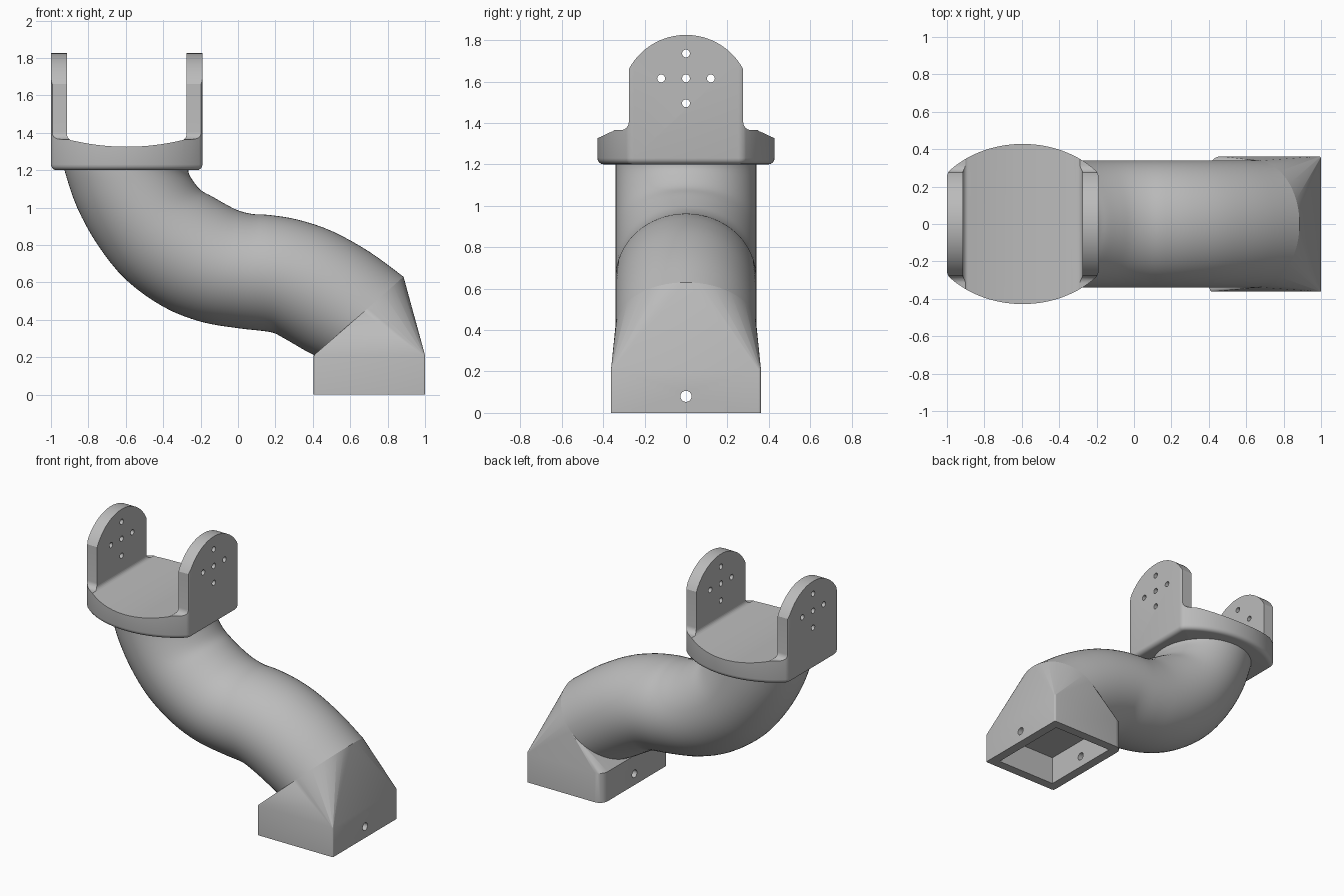
import bpy, bmesh
from math import sin, cos, pi, sqrt, asin
from mathutils import Vector

if "Cube" in bpy.data.objects:
    bpy.data.objects.remove(bpy.data.objects["Cube"])

grey = bpy.data.materials.new("plain_grey")
grey.use_nodes = True
grey.diffuse_color = (0.5, 0.5, 0.5, 1)
grey.node_tree.nodes["Principled BSDF"].inputs["Base Color"].default_value = (0.5, 0.5, 0.5, 1)


def finish(bm, name):
    bmesh.ops.recalc_face_normals(bm, faces=bm.faces)
    mesh = bpy.data.meshes.new(name)
    bm.to_mesh(mesh)
    bm.free()
    mesh.materials.append(grey)
    obj = bpy.data.objects.new(name, mesh)
    bpy.context.collection.objects.link(obj)
    return obj


def prism_bm(points, axis, lo, hi):
    """Extrude a 2D outline along the x, y or z axis."""
    place = {"x": lambda a, b, h: (h, a, b),
             "y": lambda a, b, h: (a, h, b),
             "z": lambda a, b, h: (a, b, h)}[axis]
    bm = bmesh.new()
    low = [bm.verts.new(place(a, b, lo)) for a, b in points]
    high = [bm.verts.new(place(a, b, hi)) for a, b in points]
    n = len(points)
    bm.faces.new(low)
    bm.faces.new(high)
    for i in range(n):
        j = (i + 1) % n
        bm.faces.new((low[i], low[j], high[j], high[i]))
    bmesh.ops.recalc_face_normals(bm, faces=bm.faces)
    return bm


def prism(name, points, axis, lo, hi):
    return finish(prism_bm(points, axis, lo, hi), name)


def combine(target, cutter, operation):
    mod = target.modifiers.new("cut", "BOOLEAN")
    mod.operation, mod.solver, mod.object = operation, "EXACT", cutter
    bpy.context.view_layer.objects.active = target
    bpy.ops.object.modifier_apply(modifier=mod.name)
    bpy.data.objects.remove(cutter)


def smooth(obj, angle):
    bpy.ops.object.select_all(action="DESELECT")
    obj.select_set(True)
    bpy.context.view_layer.objects.active = obj
    bpy.ops.object.shade_smooth_by_angle(angle=angle)


def arc(cx, cy, r, start, end, steps):
    return [(cx + r * cos(start + (end - start) * i / steps),
             cy + r * sin(start + (end - start) * i / steps)) for i in range(steps + 1)]


def drill(target, y, z, radius, lo, hi):
    combine(target, prism("drill", arc(y, z, radius, 0, 2 * pi * 23 / 24, 23), "x", lo, hi), "DIFFERENCE")


def mirrored(half):
    return half + [(-a, b) for a, b in reversed(half) if abs(a) > 1e-6]


# Curved arm: elliptical sections between the lower and upper outline
SECTIONS = [((-0.935, 1.25), (-0.255, 1.25)), ((-0.925, 1.19), (-0.265, 1.19)),
            ((-0.86, 1.0), (-0.235, 1.135)), ((-0.75, 0.8), (-0.195, 1.09)),
            ((-0.6, 0.615), (-0.14, 1.06)), ((-0.4, 0.47), (-0.07, 1.02)),
            ((-0.2, 0.39), (0.0, 0.985)), ((0.0, 0.355), (0.08, 0.965)),
            ((0.17, 0.335), (0.17, 0.96)), ((0.23, 0.31), (0.32, 0.935)),
            ((0.3, 0.27), (0.5, 0.875)), ((0.36, 0.235), (0.7, 0.765)),
            ((0.41, 0.21), (0.885, 0.63))]
SIDES, HALF_WIDTH = 64, 0.34


def ring(low, high):
    mid, half = (low + high) / 2, (high - low) / 2
    return [Vector((mid.x + half.x * cos(t), HALF_WIDTH * sin(t), mid.y + half.y * cos(t)))
            for t in (2 * pi * i / SIDES for i in range(SIDES))]


def spline(points, steps):
    pts = [Vector(p) for p in points]
    out = []
    for i in range(len(pts) - 1):
        a, b, c, d = pts[max(i - 1, 0)], pts[i], pts[i + 1], pts[min(i + 2, len(pts) - 1)]
        for k in range(steps):
            t = k / steps
            out.append((2 * b + (c - a) * t + (2 * a - 5 * b + 4 * c - d) * t ** 2
                        + (3 * b - a - 3 * c + d) * t ** 3) / 2)
    return out + [pts[-1]]


bm = bmesh.new()
rows = []
for low, high in zip(spline([s[0] for s in SECTIONS], 4), spline([s[1] for s in SECTIONS], 4)):
    rows.append([bm.verts.new(p) for p in ring(low, high)])
for r0, r1 in zip(rows, rows[1:]):
    for i in range(SIDES):
        j = (i + 1) % SIDES
        bm.faces.new((r0[i], r0[j], r1[j], r1[i]))
smooth(finish(bm, "curved_arm"), 0.7)

# Base socket: rectangular foot blended into the end of the arm
X0, X1, Y, FOOT = 0.405, 1.0, 0.362, 0.21
outline = []
for k, (x, y, r) in enumerate([(X1, Y, 0.012), (X0, Y, 0.06), (X0, -Y, 0.015), (X1, -Y, 0.006)]):
    sx, sy = (1 if x == X1 else -1), (1 if y > 0 else -1)
    outline += arc(x - sx * r, y - sy * r, r, k * pi / 2, (k + 1) * pi / 2, 5)
bm = bmesh.new()
for z in (0, FOOT):
    for x, y in outline:
        bm.verts.new((x, y, z))
for p in ring(*(Vector(s) for s in SECTIONS[-1])):
    bm.verts.new(p)
hull = bmesh.ops.convex_hull(bm, input=bm.verts)
loose = [v for v in bm.verts if not v.link_faces]
bmesh.ops.delete(bm, geom=loose, context="VERTS")
bmesh.ops.dissolve_limit(bm, angle_limit=0.002, verts=bm.verts, edges=bm.edges)
socket = finish(bm, "base_socket")
WALL = 0.065
pocket = [(X0 + WALL, -Y + WALL), (X1 - WALL, -Y + WALL), (X1 - WALL, Y - WALL), (X0 + WALL, Y - WALL)]
combine(socket, prism("pocket", pocket, "z", -0.1, 0.2), "DIFFERENCE")
drill(socket, 0, 0.08, 0.027, 0.3, 1.1)
smooth(socket, 0.45)

# Cradle plan: ellipse cut flat at both ends, with a rounded lower rim
CX, HALF, A, B = -0.595, 0.405, 0.525, 0.428
end = asin(HALF / A)
side = [(A * sin(-end + 2 * end * i / 40), B * cos(-end + 2 * end * i / 40)) for i in range(41)]
plan = [(CX + a, b) for a, b in side] + [(CX + a, -b) for a, b in reversed(side)]
bm = prism_bm(plan, "z", 1.2, 2.0)
corners = [e for e in bm.edges if abs(e.verts[0].co.z - e.verts[1].co.z) > 0.1
           and abs(abs(e.verts[0].co.x - CX) - HALF) < 1e-4]
bmesh.ops.bevel(bm, geom=corners, offset=0.02, segments=4, profile=0.5, affect="EDGES")
rim = [e for e in bm.edges if all(v.co.z < 1.21 for v in e.verts)]
bmesh.ops.bevel(bm, geom=rim, offset=0.03, segments=4, profile=0.5, affect="EDGES")
cradle = finish(bm, "cradle")

# Cradle front profile: two uprights with a gently dished floor between them
INNER, FILLET = 0.32, 0.035
dish = [(u, 1.325 + 0.4 * u * u) for u in (i * (INNER - FILLET) / 10 for i in range(10, -1, -1))]
edge_z = dish[0][1]
half = [(0.5, 1.1), (0.5, 2.1), (INNER, 2.1)]
half += arc(INNER - FILLET, edge_z + FILLET, FILLET, 0, -pi / 2, 6) + dish[1:]
profile = mirrored(half)
combine(cradle, prism("front_profile", [(CX + a, b) for a, b in profile], "y", -0.6, 0.6), "INTERSECT")

# Cradle side profile: arched uprights flaring into the floor plate
W, TOP, SHOULDER = 0.276, 1.825, 1.66
sag = TOP - SHOULDER
R = (W * W + sag * sag) / (2 * sag)
half = [(0.6, 1.1), (0.6, 1.365)]
half += arc(W + 0.04, 1.405, 0.04, -pi / 2, -pi, 6)
half += arc(0, TOP - R, R, pi / 2 - asin(W / R), pi / 2, 16)
combine(cradle, prism("side_profile", mirrored(half), "x", -1.3, 0.3), "INTERSECT")

# Bolt holes through both uprights
for y, z in ((0, 1.735), (0, 1.615), (0, 1.495), (0.12, 1.615), (-0.12, 1.615)):
    drill(cradle, y, z, 0.019, -1.3, 0.3)
smooth(cradle, 0.5)
